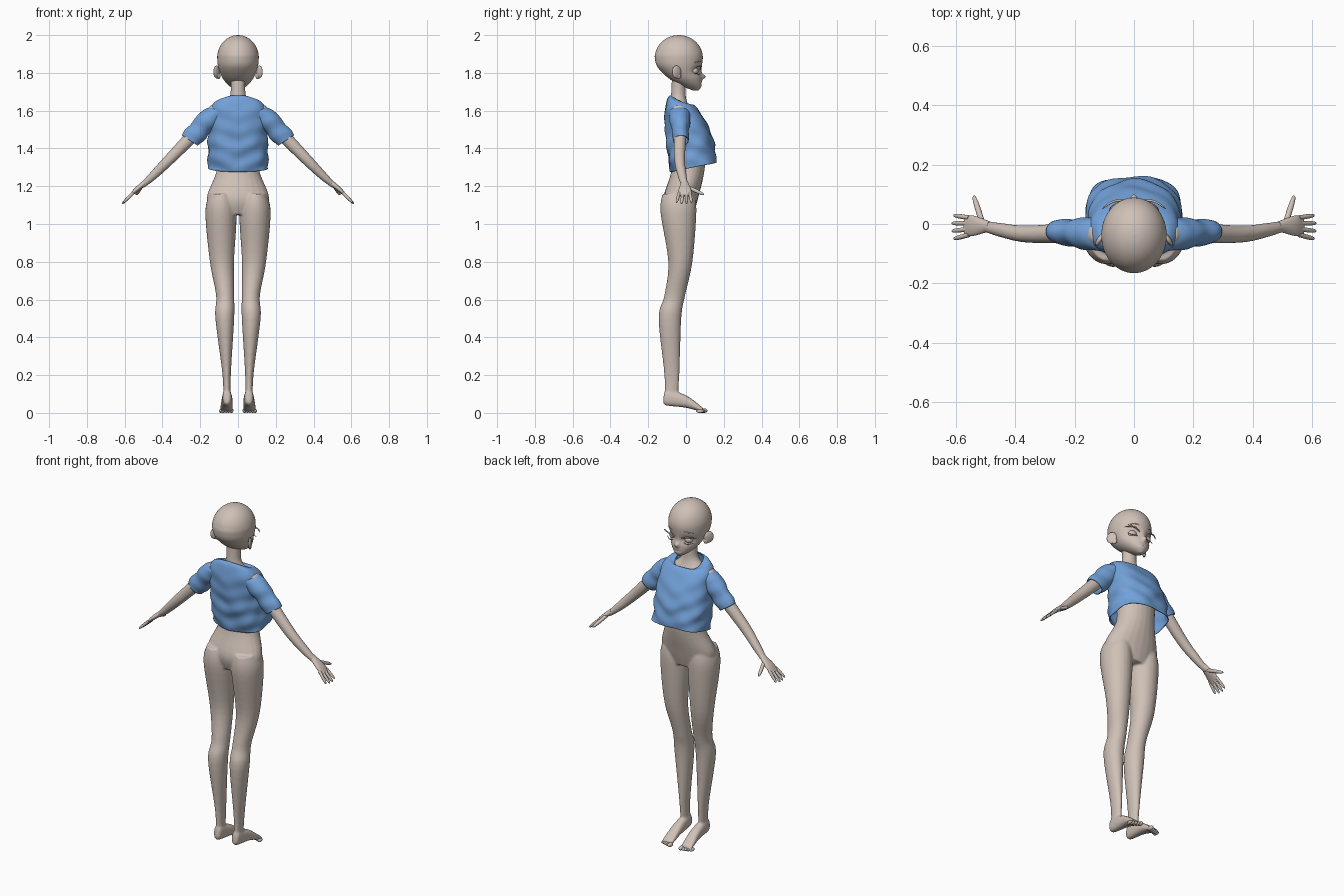
import bpy, bmesh, math
from mathutils import Vector

if "Cube" in bpy.data.objects:
    bpy.data.objects.remove(bpy.data.objects["Cube"])


def material(name, rgb):
    mat = bpy.data.materials.new(name)
    mat.use_nodes = True
    mat.diffuse_color = (*rgb, 1)
    mat.node_tree.nodes["Principled BSDF"].inputs["Base Color"].default_value = (*rgb, 1)
    return mat


skin = material("warm grey skin", (.62, .53, .47))
blue = material("blue cloth", (.17, .36, .7))
X, Y, Z = Vector((1, 0, 0)), Vector((0, 1, 0)), Vector((0, 0, 1))
SIDES = (("left", 1), ("right", -1))


def spline(rows, steps):
    """Catmull-Rom interpolation of every column."""
    out, last = [], len(rows) - 1
    for i in range(last):
        before, start, end, after = (rows[max(0, min(last, i + k))] for k in (-1, 0, 1, 2))
        for step in range(steps):
            t = step / steps
            out.append([q + t / 2 * (r - p + t * (2 * p - 5 * q + 4 * r - w + t * (3 * (q - r) + w - p)))
                        for p, q, r, w in zip(before, start, end, after)])
    return out + [list(rows[-1])]


def loft(bm, rows, u, v, side=1, segs=24, steps=6, power=2, cap=True, deform=None):
    """Skin elliptical rings given as x, y, z, u radius, v radius and an optional forward tilt."""
    rings = []
    for x, y, z, u_radius, v_radius, *tilt in spline(rows, steps):
        centre, ring = Vector((x, y, z)), []
        for i in range(segs):
            angle = math.tau * i / segs
            c, s = math.cos(angle), math.sin(angle)
            offset = u * math.copysign(abs(c) ** (2 / power), c) * u_radius
            offset += v * math.copysign(abs(s) ** (2 / power), s) * v_radius
            point = centre + offset + Z * offset.y * sum(tilt)
            if deform:
                point = deform(point, offset.normalized())
            ring.append(bm.verts.new((point.x * side, point.y, point.z)))
        rings.append(ring)
    for low, high in zip(rings, rings[1:]):
        for i in range(segs):
            j = (i + 1) % segs
            bm.faces.new((low[i], low[j], high[j], high[i]))
    if cap:
        bm.faces.new(rings[0][::-1])
        bm.faces.new(rings[-1])


def upright(rows):
    """Turn rows of height, back, front, half width and extras into centred rings."""
    return [(0, (back + front) / 2, z, half, (front - back) / 2, *extra) for z, back, front, half, *extra in rows]


def rounded_rod(bm, start, end, radius, side, arch=Vector()):
    """A round-ended rod, bowed along its length by the arch vector."""
    rows = []
    for t in (0, .3, .6, .85, .96, 1):
        point = Vector(start).lerp(Vector(end), t) + arch * math.sin(math.pi * t)
        thick = radius * max(.1, math.sqrt(1 - t ** 6))
        rows.append((*point, thick, thick))
    along = Vector(end) - Vector(start)
    u = along.orthogonal().normalized()
    loft(bm, rows, u, along.cross(u).normalized(), side, segs=10, steps=3)


def smooth_shade():
    bpy.ops.object.shade_smooth_by_angle(angle=math.radians(60))


def finish(name, bm, mat):
    bmesh.ops.recalc_face_normals(bm, faces=bm.faces[:])
    mesh = bpy.data.meshes.new(name)
    bm.to_mesh(mesh)
    bm.free()
    mesh.materials.append(mat)
    ob = bpy.data.objects.new(name, mesh)
    bpy.context.collection.objects.link(ob)
    bpy.ops.object.select_all(action='DESELECT')
    ob.select_set(True)
    bpy.context.view_layer.objects.active = ob
    smooth_shade()
    return ob


def ellipsoid(name, loc, size, turn=0):
    bpy.ops.mesh.primitive_uv_sphere_add(segments=20, ring_count=12, location=loc, rotation=(0, 0, turn))
    ob = bpy.context.object
    ob.name, ob.scale = name, size
    ob.data.materials.append(skin)
    smooth_shade()


# Body: plain torso, legs, feet and arms, fused by a voxel remesh
body = bmesh.new()
loft(body, upright([(1.05, -.1, .04, .12), (1.14, -.12, .065, .165), (1.3, -.075, .1, .11), (1.5, -.09, .1, .125),
                    (1.6, -.09, .03, .11), (1.67, -.08, 0, .045), (1.78, -.075, 0, .04)]), X, Y)
legs = [(.09, -.04, 1.16, .06, .085), (.09, -.04, 1.06, .083, .095), (.085, -.03, .8, .064, .064),
        (.068, -.06, .62, .048, .055), (.07, -.085, .5, .05, .06), (.06, -.075, .2, .022, .04),
        (.058, -.08, .05, .02, .035)]
feet = [(.058, -.12, .065, .012, .015), (.058, -.1, .08, .023, .042), (.058, 0, .06, .03, .033),
        (.062, .09, .014, .035, .012)]
arms = [(.11, -.035, 1.6, .045, .045), (.2, -.03, 1.51, .036, .038), (.36, -.034, 1.345, .029, .03),
        (.45, -.02, 1.255, .024, .023), (.51, -.006, 1.2, .018, .014)]
for label, side in SIDES:
    loft(body, legs, X, Y, side)
    loft(body, feet, X, Z, side, power=2.4)
    loft(body, arms, Y, Vector((.7, 0, .7)), side)
ob = finish("body", body, skin)
fuse = ob.modifiers.new("fuse", 'REMESH')
fuse.mode, fuse.voxel_size, fuse.use_smooth_shade = 'VOXEL', .006, True
soften = ob.modifiers.new("soften", 'SMOOTH')
soften.factor, soften.iterations = .5, 6

# Hands and toes
palm = [(.485, -.008, 1.225, .016, .015), (.54, -.006, 1.18, .034, .012), (.57, -.008, 1.15, .032, .006)]
for label, side in SIDES:
    hand = bmesh.new()
    loft(hand, palm, Y, Vector((.66, 0, .75)), side)
    for i in range(4):
        y, reach = .019 * i - .036, .062 - .006 * abs(i - 1.5)
        rounded_rod(hand, (.555, y, 1.165), (.555 + reach, y * 1.4, 1.165 - reach), .008, side)
    rounded_rod(hand, (.51, 0, 1.2), (.54, .096, 1.155), .01, side)
    finish(label + "_hand", hand, skin)
    for i in range(5):
        radius = .009 if i else .012
        ellipsoid(f"{label}_toe_{i + 1}", (side * (.036 + .014 * i), .094 - .005 * i, radius),
                  (radius, .02, radius))


# Head: domed skull over a tapered jaw, with eye hollows, nose and mouth pressed in
def press_face(p, out):
    def spot(x, z, width, height):
        return math.exp(-((abs(p.x) - x) / width) ** 2 - ((p.z - z) / height) ** 2)
    if p.y > 0:
        p.y += .02 * spot(0, 1.78, .011, .013)
        p.y -= .016 * spot(.052, 1.81, .034, .022) + .004 * spot(0, 1.744, .022, .003)
    return p


jaw = upright([(1.708, .035, .066, .012), (1.73, -.02, .082, .045), (1.77, -.09, .084, .08), (1.83, -.15, .084, .104)])
skull = []
for i in range(7):
    angle = math.pi / 2 * i / 6
    shrink = max(.02, math.cos(angle))
    skull.append((0, -.038, 1.88 + .12 * math.sin(angle), .11 * shrink, .127 * shrink))
head = bmesh.new()
loft(head, jaw + skull, X, Y, segs=72, steps=8, deform=press_face)
finish("head", head, skin)

# Eyes, lashes, brows and ears
for label, side in SIDES:
    ellipsoid(label + "_eye", (side * .05, .045, 1.81), (.024, .021, .019), -side * .4)
    ellipsoid(label + "_ear", (side * .113, -.05, 1.805), (.01, .028, .034), side * .6)
    ellipsoid(label + "_ear_lobe", (side * .104, -.04, 1.785), (.01, .016, .018), side * .6)
    for part, start, end, radius, arch in (
            ("upper_lash", (.024, .076, 1.82), (.108, .05, 1.83), .004, (0, .014, .01)),
            ("lower_lash", (.036, .07, 1.795), (.085, .05, 1.8), .002, (0, .008, -.006)),
            ("brow", (.02, .08, 1.853), (.085, .045, 1.853), .003, (0, .01, .008))):
        strand = bmesh.new()
        rounded_rod(strand, start, end, radius, side, Vector(arch))
        finish(f"{label}_{part}", strand, skin)


# Shirt: loose cropped top with soft folds, open at hem, neck and cuffs
def folds(p, out):
    wave = math.sin(38 * p.x + 22 * p.z + 9 * p.y) + math.sin(70 * p.z - 30 * abs(p.x) + 14 * p.y)
    wave += math.sin(55 * p.y - 40 * p.z + 25 * p.x) / 2
    looseness = max(0, min(1, (1.62 - p.z) * 5))
    return p + out * wave * (.001 + .0025 * looseness)


shirt = bmesh.new()
loft(shirt, upright([(1.3, -.08, .16, .163, .2), (1.4, -.1, .15, .16, .06), (1.5, -.11, .125, .153, 0),
                     (1.6, -.112, .07, .15, 0), (1.645, -.1, .04, .122, -.2), (1.65, -.085, .03, .078, -.55)]),
     X, Y, segs=80, steps=10, power=2.5, cap=False, deform=folds)
sleeve = [(.085, -.035, 1.59, .058, .058), (.14, -.032, 1.565, .056, .062),
          (.2, -.03, 1.507, .046, .056), (.256, -.025, 1.443, .043, .053)]
for label, side in SIDES:
    loft(shirt, sleeve, Y, Vector((.83, 0, .55)), side, segs=36, steps=8, cap=False, deform=folds)
ob = finish("shirt", shirt, blue)
cloth = ob.modifiers.new("cloth thickness", 'SOLIDIFY')
cloth.thickness, cloth.offset = .004, -1
